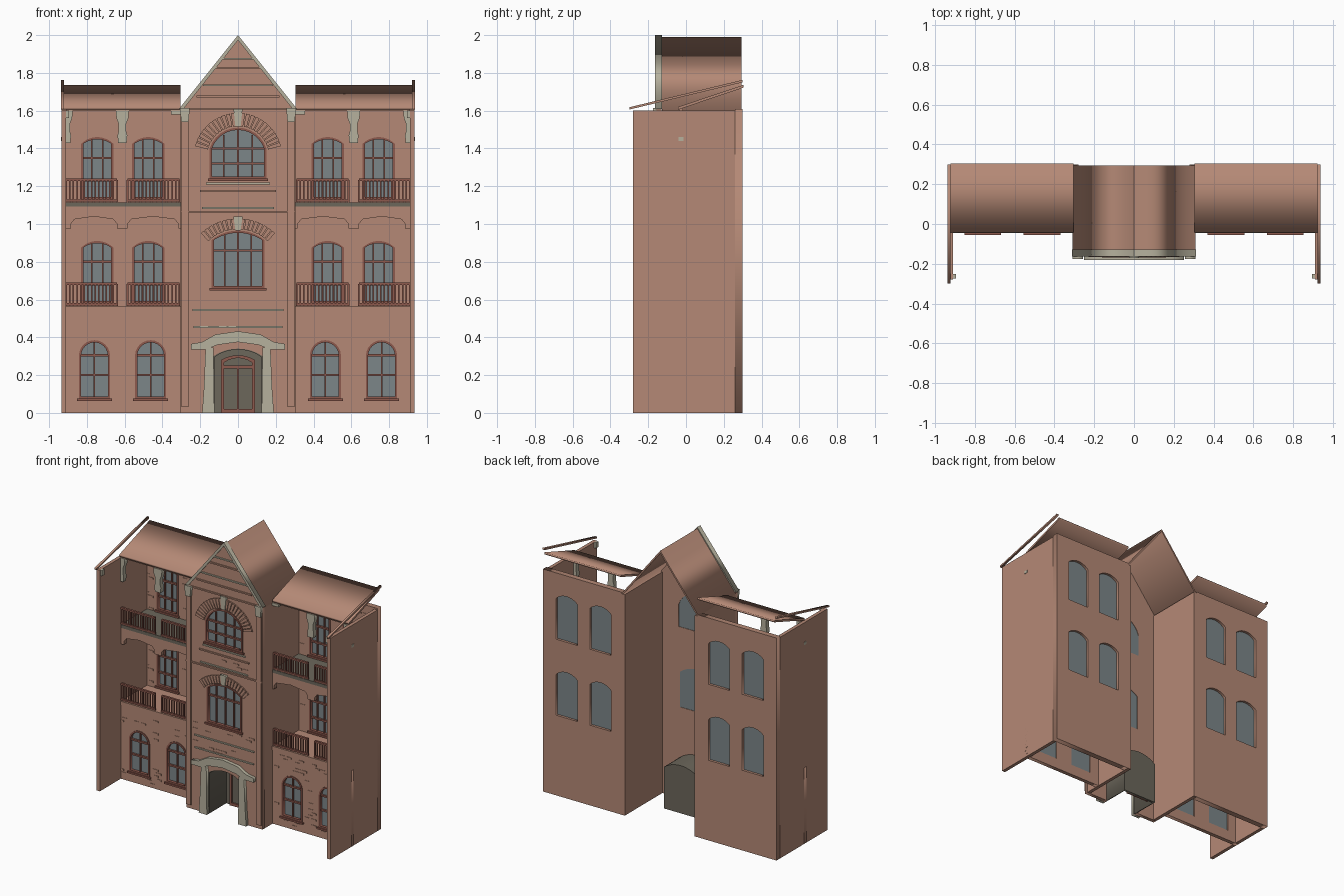
import bpy, bmesh, math, random
from mathutils import Matrix

random.seed(4)
if "Cube" in bpy.data.objects:
    bpy.data.objects.remove(bpy.data.objects["Cube"])


def material(name, rgb):
    m = bpy.data.materials.new(name)
    m.use_nodes = True
    m.diffuse_color = (*rgb, 1)
    m.node_tree.nodes["Principled BSDF"].inputs["Base Color"].default_value = (*rgb, 1)
    return m


BRICK = material("brick", (.46, .25, .18))
STONE = material("pale_stone", (.47, .44, .34))
DARK = material("dark_stone", (.15, .135, .105))
FRAME = material("red_brown_frame", (.27, .10, .075))
GLASS = material("grey_glass", (.20, .24, .25))


def add(name, mesh, mat):
    mesh.name = name
    mesh.materials.clear()
    mesh.materials.append(mat)
    ob = bpy.data.objects.new(name, mesh)
    bpy.context.collection.objects.link(ob)
    return ob


def boxes(name, items, mat):
    """Axis-aligned boxes given as x0, x1, y0, y1, z0, z1."""
    bm = bmesh.new()
    for x0, x1, y0, y1, z0, z1 in items:
        size = Matrix.Diagonal((abs(x1 - x0), abs(y1 - y0), abs(z1 - z0), 1))
        mid = Matrix.Translation(((x0 + x1) / 2, (y0 + y1) / 2, (z0 + z1) / 2))
        bmesh.ops.create_cube(bm, size=1, matrix=mid @ size)
    mesh = bpy.data.meshes.new(name)
    bm.to_mesh(mesh)
    bm.free()
    return add(name, mesh, mat)


def plate(name, loops, a, b, mat, axis="y"):
    """Filled outline with holes, extruded from a to b along an axis."""
    cu = bpy.data.curves.new(name, "CURVE")
    cu.dimensions, cu.fill_mode, cu.extrude = "2D", "BOTH", abs(b - a) / 2
    for loop in loops:
        sp = cu.splines.new("POLY")
        sp.points.add(len(loop) - 1)
        for p, (u, v) in zip(sp.points, loop):
            p.co = (u, v, 0, 1)
        sp.use_cyclic_u = True
    tmp = bpy.data.objects.new(name, cu)
    bpy.context.collection.objects.link(tmp)
    dg = bpy.context.evaluated_depsgraph_get()
    mesh = bpy.data.meshes.new_from_object(tmp.evaluated_get(dg))
    bpy.data.objects.remove(tmp)
    c = (a + b) / 2
    if axis == "y":
        m = Matrix(((1, 0, 0, 0), (0, 0, -1, c), (0, 1, 0, 0), (0, 0, 0, 1)))
    else:
        m = Matrix(((0, 0, 1, c), (1, 0, 0, 0), (0, 1, 0, 0), (0, 0, 0, 1)))
    mesh.transform(m)
    return add(name, mesh, mat)


def rect(x0, x1, z0, z1):
    return [(x0, z0), (x1, z0), (x1, z1), (x0, z1)]


def arch(cx, w, z0, zs, zt, n=12):
    """Opening outline: right foot, over the segmental head, left foot."""
    h, rise = w / 2, zt - zs
    r = (h * h + rise * rise) / (2 * rise)
    t = math.asin(min(1, h / r))
    head = [(cx + r * math.sin(t - 2 * t * i / n),
             zt - r + r * math.cos(t - 2 * t * i / n)) for i in range(n + 1)]
    return [(cx + h, z0)] + head + [(cx - h, z0)]


def window(name, cx, w, z0, zs, zt, y, cols, bars):
    """Surround, sash bars and glass set in a wall whose front is at y."""
    e = .012
    plate(name + "_frame", [arch(cx, w, z0, zs, zt),
          arch(cx, w - 2 * e, z0 + e, zs, zt - e)], y - .006, y + .016, FRAME)
    plate(name + "_glass", [arch(cx, w, z0, zs, zt)], y + .016, y + .022, GLASS)
    items = []
    for i in range(1, cols):
        x = cx - w / 2 + w * i / cols
        top = zt - (zt - zs) * (2 * abs(x - cx) / w) ** 2 - e
        items.append((x - .004, x + .004, y + .004, y + .016, z0, top))
    items += [(cx - w / 2, cx + w / 2, y + .002, y + .016, z - .006, z + .006) for z in bars]
    boxes(name + "_sash_bars", items, FRAME)
    boxes(name + "_sill", [(cx - w / 2 - .01, cx + w / 2 + .01, y - .014, y, z0 - .012, z0)], FRAME)


def brick_relief(name, x0, x1, z0, z1, y, openings):
    """Scattered bricks standing slightly proud of a wall."""
    items, row, z = [], 0, z0
    while z < z1 - .02:
        x = x0 + .025 * (row % 2)
        while x < x1 - .045:
            clear = all(x + .04 < a or x > b or z + .012 < c or z > d for a, b, c, d in openings)
            if clear and random.random() < .22:
                items.append((x, x + .04, y - .003, y, z, z + .012))
            x += .05
        z += .022
        row += 1
    boxes(name, items, BRICK)


def voussoirs(name, cz, r0, r1, a0, a1, n, y):
    loops = []
    for i in range(n):
        t0 = math.radians(a0 + (a1 - a0) * (i + .1) / n)
        t1 = math.radians(a0 + (a1 - a0) * (i + .9) / n)
        loops.append([(r * math.cos(t), cz + r * math.sin(t))
                      for r, t in ((r0, t0), (r1, t0), (r1, t1), (r0, t1))])
    plate(name, loops, y - .01, y, BRICK)


# Central bay: gabled front wall with door notch and two windows
FY = -.155
portal = arch(0, .26, 0, .30, .34)
upper = (0, .30, 1.24, 1.40, 1.51)
lower = (0, .28, .66, .915, .965)
outline = [(.305, 0)] + portal + [(-.305, 0), (-.305, 1.6), (0, 1.985), (.305, 1.6)]
plate("gable_front_wall", [outline, arch(*upper), arch(*lower)], FY, -.13, BRICK)
window("upper_bay_window", *upper, FY, 4, (1.32, 1.40))
window("lower_bay_window", *lower, FY, 4, (.86,))
voussoirs("upper_arch_bricks", 1.353, .165, .235, 14, 166, 23, FY)
voussoirs("lower_arch_bricks", .744, .228, .285, 46, 134, 17, FY)
for nm, zb, zt in (("upper", 1.515, 1.61), ("lower", .965, 1.04)):
    plate(nm + "_keystone", [[(-.014, zb), (.014, zb), (.024, zt), (-.024, zt)]], FY - .016, FY, STONE)
brick_relief("bay_brick_relief", -.25, .25, .45, 1.6, FY,
             [(-.24, .24, 1.15, 1.6), (-.21, .21, .64, 1.09), (-.24, .24, .52, .56)])
boxes("bay_stone_bands", [(-w, w, FY - .008, FY, z, z + .009) for w, z in
      ((.235, .45), (.24, .54), (.19, 1.08), (.17, 1.21), (.08, 1.87), (.185, 1.73))], STONE)
boxes("bay_brick_bands", [(-w, w, FY - .008, FY, z, z + .01) for w, z in
      ((.305, 1.06), (.2, 1.17), (.305, 1.605), (.12, 1.82), (.22, 1.67))], BRICK)

# Door set deep in an arched recess
tunnel = arch(0, .27, 0, .30, .345) + arch(0, .25, 0, .295, .335)[::-1]
plate("door_recess", [tunnel], -.15, .045, DARK)
plate("door_back_panel", [arch(0, .27, 0, .30, .345)], .045, .06, DARK)
plate("door_frame", [arch(0, .18, 0, .28, .305) + arch(0, .15, 0, .265, .29)[::-1]], .03, .045, FRAME)
boxes("door_bars", [(-.09, .09, .033, .045, .235, .25), (-.006, .006, .033, .045, 0, .24),
                    (-.075, .075, .033, .045, 0, .02)], FRAME)

# Stone portal and curved hood
hood = [(.25, .335), (.25, .365), (.19, .375), (.12, .415), (0, .432)]
under = [(0, .375), (.11, .36), (.17, .335)]
right = hood[::-1] + [(.25, .335), (.17, .335), (.11, .36)]
plate("portal_hood", [hood + [(-x, z) for x, z in hood[-2::-1]] +
      [(-x, z) for x, z in under[::-1]] + under[1:]], -.18, FY, STONE)
for s, side in ((1, "left"), (-1, "right")):
    def mx(pts):
        return [(s * x, z) for x, z in pts]

    plate(f"portal_column_{side}", [mx([(.125, 0), (.19, 0), (.18, .14), (.172, .345), (.13, .345)])],
          -.178, FY, STONE)

    # Bay side wall, pilaster, corbel, coping and roof slope
    boxes(f"bay_side_wall_{side}", [(s * .28, s * .305, -.13, .30, 0, 1.6)], BRICK)
    boxes(f"bay_pilaster_{side}", [(s * .262, s * .30, FY - .012, FY, .03, 1.55)], BRICK)
    plate(f"bay_corbel_{side}", [mx([(.262, 1.54), (.3, 1.54), (.308, 1.615), (.255, 1.615)])],
          FY - .02, FY, STONE)
    plate(f"gable_coping_{side}", [mx([(.312, 1.61), (0, 2.0), (0, 1.973), (.288, 1.61)])],
          -.163, -.128, STONE)
    plate(f"gable_roof_{side}", [mx([(.308, 1.6), (0, 1.99), (0, 1.972), (.293, 1.6)])],
          -.128, .295, BRICK)

    # Wing shell: party wall, pierced back wall and ground-floor front
    boxes(f"party_wall_{side}", [(s * .91, s * .935, -.28, .26, 0, 1.6)], BRICK)
    plate(f"party_coping_{side}", [[(-.30, 1.606), (.30, 1.75), (.30, 1.763), (-.30, 1.618)]],
          s * .922, s * .938, BRICK, "x")
    rear = [(s * x, .17, z, z + .295, z + .33) for x in (.475, .745) for z in (.58, 1.13)]
    ground = [(s * x, .165, .075, .305, .385) for x in (.4625, .76)]
    xa, xb = sorted((s * .305, s * .935))
    plate(f"wing_back_wall_{side}", [rect(xa, xb, 0, 1.61)] + [arch(*w) for w in rear], .26, .30, BRICK)
    plate(f"wing_front_wall_{side}", [rect(xa, xb, 0, .55)] + [arch(*w) for w in ground], -.04, -.012, BRICK)
    for i, w in enumerate(rear):
        window(f"loggia_window_{side}_{i}", *w, .26, 3, (w[2] + .1, w[2] + .22))
    for i, w in enumerate(ground):
        window(f"ground_window_{side}_{i}", *w, -.04, 2, (.20, .305))
    for nm, wins, y, lo, hi in (("front", ground, -.04, .02, .53), ("loggia", rear, .26, .57, 1.58)):
        brick_relief(f"{nm}_brick_relief_{side}", xa + .01, xb - .03, lo, hi, y,
                     [(w[0] - .1, w[0] + .1, w[2] - .02, w[4] + .02) for w in wins])

    # Floors, arched spandrel and lintel of the loggia
    boxes(f"loggia_floor_{side}", [(s * .305, s * .91, -.044, .26, .535, .562)], BRICK)
    boxes(f"upper_balcony_floor_{side}", [(s * .305, s * .91, -.04, .26, 1.092, 1.115)], DARK)

    def soffit(a, b):
        return [(a, .975), (a, 1.0), (a + .02, 1.025), ((a + b) / 2, 1.04),
                (b - .02, 1.025), (b, 1.0), (b, .975)]
    plate(f"loggia_arches_{side}", [mx([(.305, 1.092), (.305, .975)] + soffit(.315, .585) +
          soffit(.64, .885) + [(.91, .975), (.91, 1.092)])], -.04, -.012, BRICK)
    boxes(f"loggia_lintel_{side}", [(s * .305, s * .91, -.038, -.015, 1.597, 1.612)], BRICK)

    # Hanging stone brackets under the eave
    half = [(.034, 1.6), (.032, 1.56), (.02, 1.53), (.02, 1.49), (.026, 1.47), (.022, 1.43)]
    mid = half + [(-x, z) for x, z in half[::-1]]
    plate(f"middle_bracket_{side}", [[(s * .612 + x, z) for x, z in mid]], -.045, -.012, STONE)
    plate(f"outer_bracket_{side}", [mx([(.91 - x, z) for x, z in half] + [(.91, 1.43), (.91, 1.6)])],
          -.045, -.012, STONE)
    boxes(f"eave_stones_{side}", [(s * .305, s * .355, -.045, -.012, 1.58, 1.6),
          (s * .895, s * .912, -.275, -.25, 1.56, 1.6),
          (s * .91, s * .938, -.04, -.012, 1.44, 1.46)], STONE)

    # Balcony railings
    rails, bars = [], []
    for z in (.565, 1.115):
        for a, b in ((.31, .585), (.64, .91)):
            rails += [(s * a, s * b, -.042, -.026, z + t, z + t + .012) for t in (.004, .113)]
            n = 14
            bars += [(s * (a + (b - a) * i / n) - .004, s * (a + (b - a) * i / n) + .004,
                      -.038, -.03, z, z + .118) for i in range(n + 1)]
    boxes(f"balcony_rails_{side}", rails, FRAME)
    boxes(f"balcony_balusters_{side}", bars, FRAME)

    # Wing roof rising to the rear
    plate(f"wing_roof_{side}", [[(-.042, 1.605), (.305, 1.722), (.305, 1.737), (-.042, 1.62)]],
          s * .305, s * .921, BRICK, "x")
